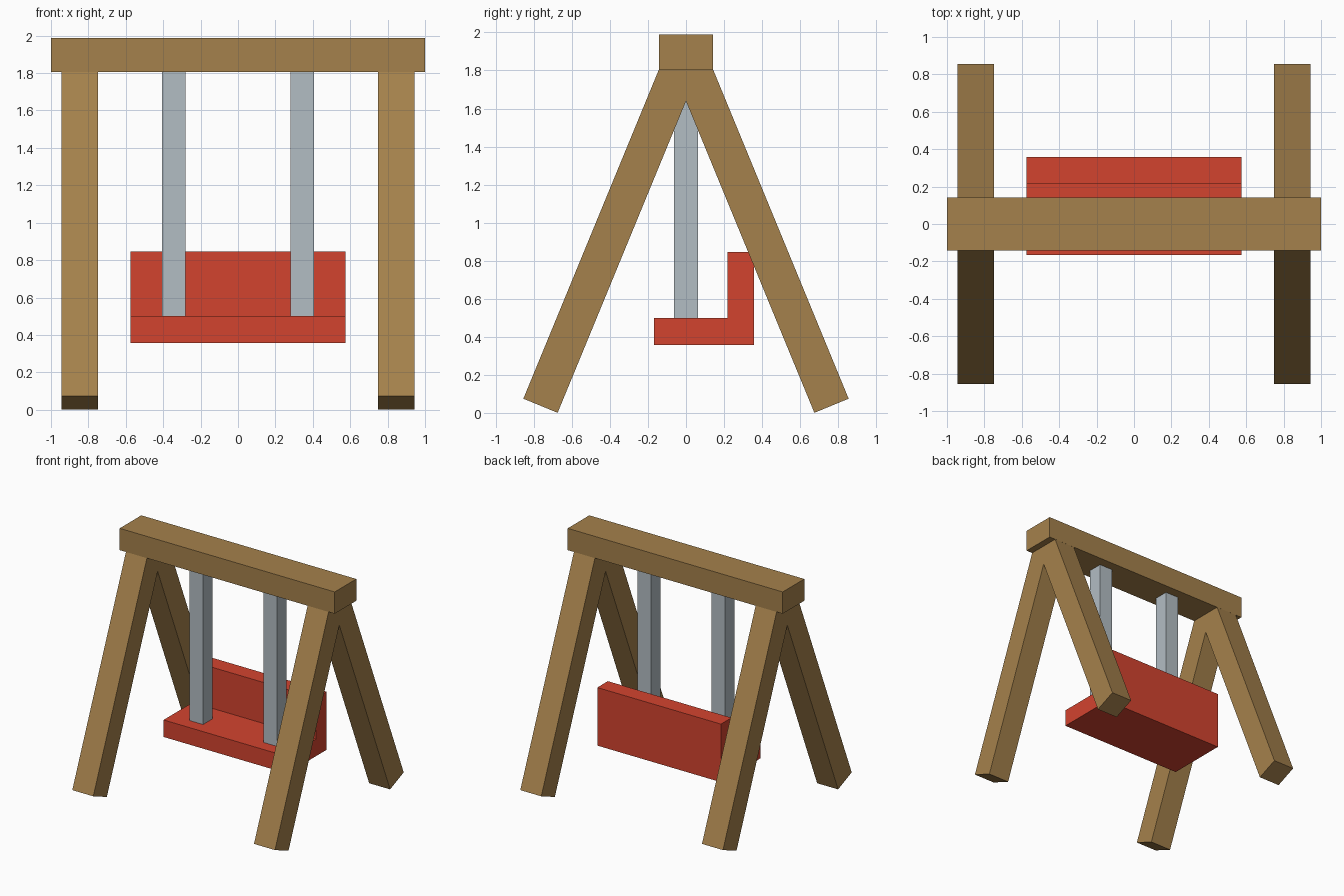
import bpy, bmesh, math
from mathutils import Vector

if "Cube" in bpy.data.objects:
    bpy.data.objects.remove(bpy.data.objects["Cube"])


def material(name, rgb):
    m = bpy.data.materials.new(name)
    m.diffuse_color = (*rgb, 1)
    m.use_nodes = True
    m.node_tree.nodes["Principled BSDF"].inputs["Base Color"].default_value = m.diffuse_color
    return m


wood = material("brown wood", (0.375, 0.22, 0.072))
red = material("red paint", (0.65, 0.057, 0.028))
metal = material("grey metal", (0.45, 0.51, 0.55))


def extrude_x(name, profile, x0, x1, mat):
    """Closed prism from a (y, z) profile, running from x0 to x1."""
    bm = bmesh.new()
    face = bm.faces.new([bm.verts.new((x0, y, z)) for y, z in profile])
    new = bmesh.ops.extrude_face_region(bm, geom=[face])["geom"]
    moved = [v for v in new if isinstance(v, bmesh.types.BMVert)]
    bmesh.ops.translate(bm, verts=moved, vec=(x1 - x0, 0, 0))
    bmesh.ops.recalc_face_normals(bm, faces=bm.faces)
    mesh = bpy.data.meshes.new(name)
    bm.to_mesh(mesh)
    bm.free()
    mesh.materials.append(mat)
    ob = bpy.data.objects.new(name, mesh)
    bpy.context.collection.objects.link(ob)
    return ob


def rect(y0, y1, z0, z1):
    return [(y0, z0), (y1, z0), (y1, z1), (y0, z1)]


# top beam
extrude_x("top_beam", rect(-0.143, 0.143, 1.805, 1.988), -1, 1, wood)

# slanted square legs, meeting inside the beam
HALF = 0.0975
foot, apex = Vector((0.765, 0.0375)), Vector((0, 1.895))
along = (apex - foot).normalized()
across = Vector((along.y, -along.x)) * HALF
corners = [foot + across, apex + across, apex - across, foot - across]
for side, sx in (("left", -1), ("right", 1)):
    for end, sy in (("front", -1), ("back", 1)):
        extrude_x(f"{end}_{side}_leg", [(sy * c.x, c.y) for c in corners],
                  sx * 0.845 - HALF, sx * 0.845 + HALF, wood)
    # hanger bars
    extrude_x(f"{side}_hanger", rect(-0.0625, 0.0625, 0.49, 1.83),
              sx * 0.344 - 0.0625, sx * 0.344 + 0.0625, metal)

# bench seat with backrest, one L profile
extrude_x("seat", [(-0.167, 0.357), (0.357, 0.357), (0.357, 0.845),
                   (0.217, 0.845), (0.217, 0.5), (-0.167, 0.5)],
          -0.575, 0.575, red)
